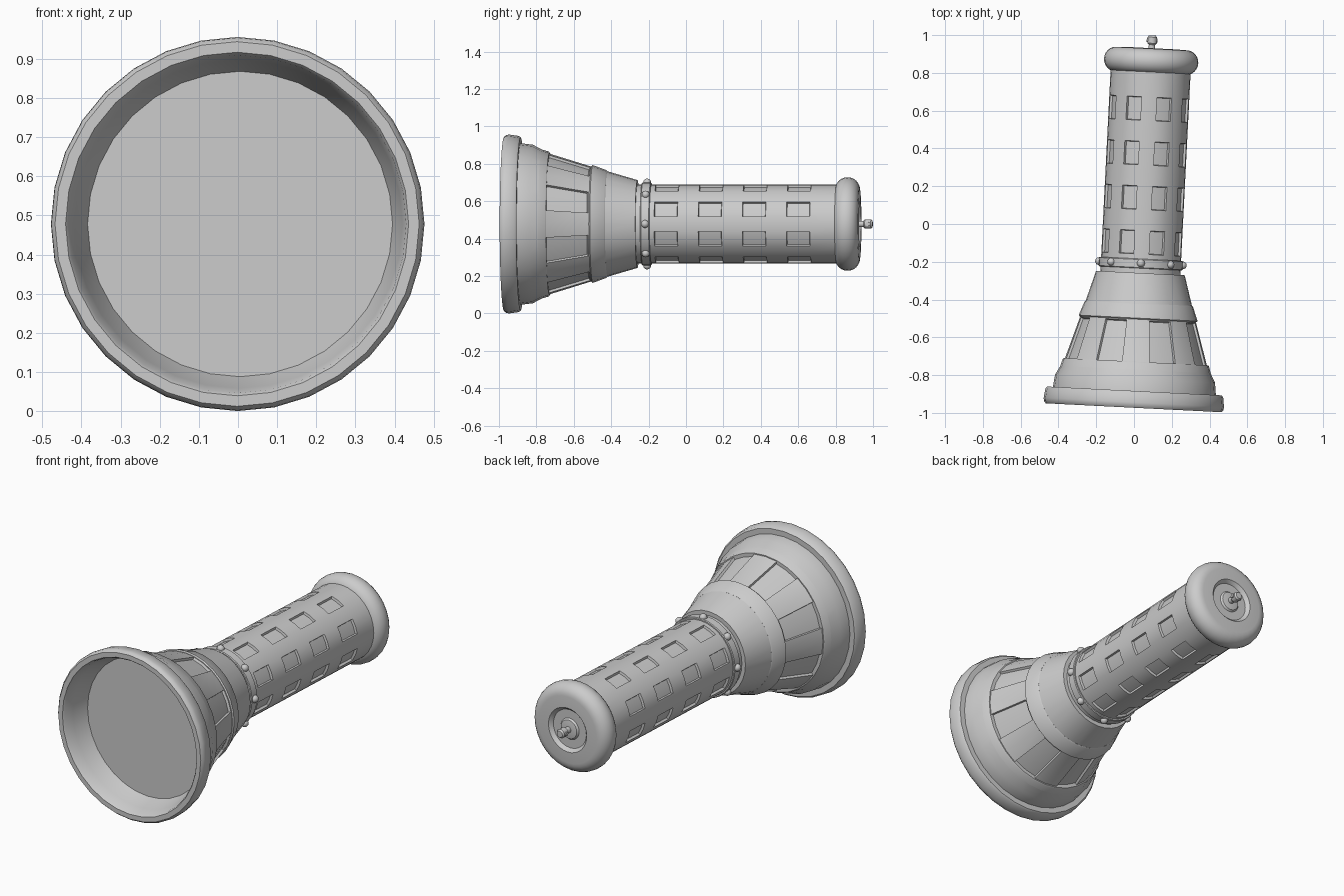
import bpy
import bmesh
from math import sin, cos, pi, radians, atan2, floor
from mathutils import Matrix, Vector

if "Cube" in bpy.data.objects:
    bpy.data.objects.remove(bpy.data.objects["Cube"], do_unlink=True)

SIDES = 32
# Everything is built around the y axis, then yawed slightly into place
PLACE = Matrix.Translation((0.047, 0, 0.478)) @ Matrix.Rotation(radians(-2.9), 4, "Z")

grey = bpy.data.materials.new("plain_grey")
grey.use_nodes = True
grey.diffuse_color = (0.6, 0.6, 0.6, 1)
grey.node_tree.nodes["Principled BSDF"].inputs["Base Color"].default_value = (0.6, 0.6, 0.6, 1)


def finish(name, bm, sharp=35):
    """Smooth faces, keep hard edges, and put the part in the scene."""
    bm.normal_update()
    for f in bm.faces:
        f.smooth = True
    for e in bm.edges:
        e.smooth = len(e.link_faces) == 2 and e.calc_face_angle(0) < radians(sharp)
    mesh = bpy.data.meshes.new(name)
    bm.to_mesh(mesh)
    bm.free()
    mesh.materials.append(grey)
    obj = bpy.data.objects.new(name, mesh)
    obj.matrix_world = PLACE
    bpy.context.collection.objects.link(obj)
    return obj


def lathe(name, profile, panel_rows=(), sides=SIDES, depth=0.013):
    """Turn (radius, y) points around y; sink eight panels in each row."""
    bm = bmesh.new()
    rings = []
    for r, y in profile:
        if r == 0:
            rings.append([bm.verts.new((0, y, 0))] * sides)
        else:
            rings.append([bm.verts.new((r * cos(2 * pi * i / sides), y, r * sin(2 * pi * i / sides)))
                          for i in range(sides)])
    for a, b in zip(rings, rings[1:]):
        for i in range(sides):
            j = (i + 1) % sides
            corners = list(dict.fromkeys((a[i], a[j], b[j], b[i])))
            bm.faces.new(corners)
    bmesh.ops.recalc_face_normals(bm, faces=bm.faces)
    panels = []
    for f in bm.faces:
        c = f.calc_center_median()
        step = floor((atan2(c.z, c.x) % (2 * pi)) / (2 * pi / sides))
        outward = f.normal.dot(Vector((c.x, 0, c.z))) > 0
        if outward and step % 4 in (1, 2) and any(lo < c.y < hi for lo, hi in panel_rows):
            panels.append(f)
    if panels:
        bmesh.ops.inset_region(bm, faces=panels, thickness=0.003, depth=-depth,
                               use_even_offset=True, use_boundary=True)
    return finish(name, bm)


def collar(name, y0, r0, y1, r1, c=0.006):
    """Solid tapered ring with chamfered edges."""
    return lathe(name, [(0, y0), (r0 - c, y0), (r0, y0 + c), (r1, y1 - c), (r1 - c, y1), (0, y1)])


# Flared bell with a hollow bowl, thick rim and sunken side panels
lathe("bell", [
    (0, -0.47), (0.10, -0.485), (0.19, -0.525), (0.27, -0.60), (0.335, -0.70),
    (0.385, -0.81), (0.42, -0.91), (0.432, -0.965), (0.439, -0.974),
    (0.466, -0.974), (0.476, -0.962), (0.478, -0.945), (0.471, -0.895), (0.462, -0.885),
    (0.432, -0.885), (0.424, -0.82), (0.376, -0.73), (0.308, -0.51), (0.235, -0.26), (0, -0.26),
], panel_rows=[(-0.73, -0.51)])

# Stepped collars down to the neck
collar("wide_collar", -0.825, 0.412, -0.73, 0.388)
collar("upper_collar", -0.505, 0.315, -0.42, 0.288)
collar("middle_collar", -0.425, 0.272, -0.345, 0.255)
collar("lower_collar", -0.35, 0.257, -0.27, 0.234)
collar("neck_band", -0.235, 0.223, -0.185, 0.223, 0.004)

# Handle tube with four rows of sunken windows
rows = [(-0.16 + 0.236 * i, -0.035 + 0.236 * i) for i in range(4)]
tube = [(0, -0.30), (0.212, -0.30)]
tube += [(0.212, y) for row in rows for y in row]
tube += [(0.212, 0.83), (0, 0.83)]
lathe("handle_tube", tube, panel_rows=rows)

# Domed rivets around the neck
bm = bmesh.new()
for i in range(8):
    a = i * pi / 4
    bmesh.ops.create_uvsphere(bm, u_segments=12, v_segments=8, radius=0.021,
                              matrix=Matrix.Translation((0.222 * cos(a), -0.208, 0.222 * sin(a))))
finish("neck_rivets", bm)

# Rounded end cap with a dished back and centre boss
cap = [(0, 0.80), (0.205, 0.80)]
for i in range(13):
    a = radians(-90 + 15 * i)
    cap.append((0.188 + 0.062 * cos(a), 0.865 + 0.065 * sin(a)))
cap += [(0.125, 0.932), (0.115, 0.922), (0.108, 0.912), (0.06, 0.912),
        (0.052, 0.922), (0.03, 0.926), (0, 0.926)]
lathe("end_cap", cap)

# Small lug on the end, crossed by a pin
lathe("end_stem", [(0, 0.90), (0.018, 0.90), (0.016, 0.97), (0, 0.97)], sides=16)
lathe("end_lug", [(0, 0.95), (0.018, 0.95), (0.025, 0.958), (0.025, 0.99),
                  (0.018, 0.999), (0, 1.0)], sides=16)
bm = bmesh.new()
bmesh.ops.create_cone(bm, cap_ends=True, segments=12, radius1=0.011, radius2=0.011, depth=0.058,
                      matrix=Matrix.Translation((0, 0.974, 0)) @ Matrix.Rotation(pi / 2, 4, "Y"))
finish("end_pin", bm)
